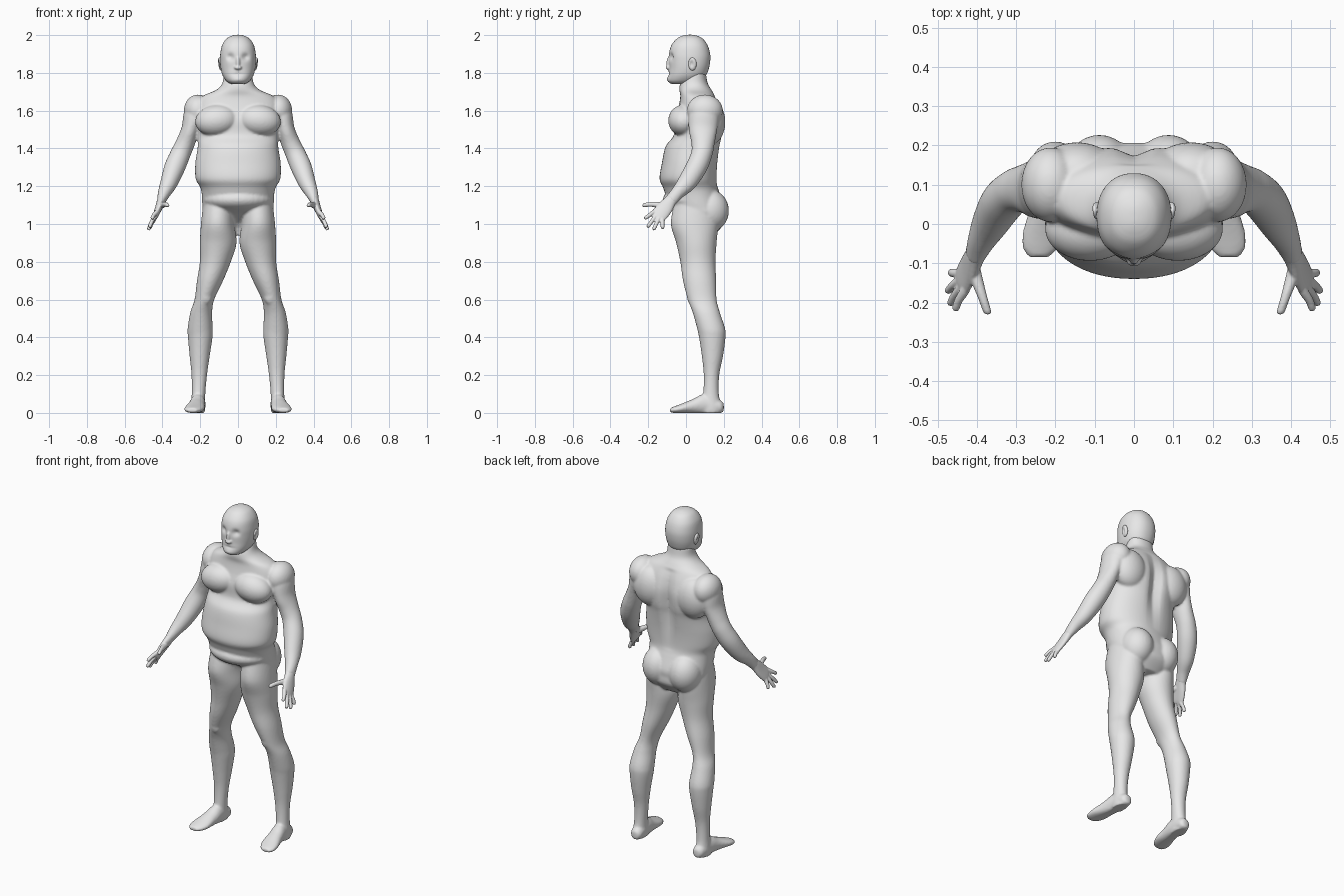
import bpy, bmesh, math
from mathutils import Vector, Matrix

skin = bpy.data.materials.new("plain grey")
skin.diffuse_color = (0.8, 0.8, 0.8, 1)


def smooth_path(rows, steps=6):
    """Catmull-Rom interpolation of section rows."""
    out = []
    for i in range(len(rows) - 1):
        p0, p1, p2 = rows[max(i - 1, 0)], rows[i], rows[i + 1]
        p3 = rows[min(i + 2, len(rows) - 1)]
        for k in range(steps):
            t = k / steps
            out.append([0.5 * (2*b + (c - a)*t + (2*a - 5*b + 4*c - d)*t*t + (3*b - a - 3*c + d)*t**3)
                        for a, b, c, d in zip(p0, p1, p2, p3)])
    return out + [list(rows[-1])]


def tube(bm, rows, frame=None, n=40, power=2.0):
    """Loft rows of (x, y, z, ra, rb); frame fixes the ring axes, else they follow the path."""
    rows = smooth_path(rows)
    rings = []
    for i, (x, y, z, ra, rb) in enumerate(rows):
        if frame:
            a, b = Vector(frame[0]), Vector(frame[1])
        else:
            t = (Vector(rows[min(i + 1, len(rows) - 1)][:3]) - Vector(rows[max(i - 1, 0)][:3])).normalized()
            a = Vector((0, 1, 0)) - t * t.y
            a.normalize()
            b = t.cross(a)
        ring = []
        for k in range(n):
            c, s = math.cos(2*math.pi*k/n), math.sin(2*math.pi*k/n)
            u = math.copysign(abs(c) ** (2/power), c) * ra
            v = math.copysign(abs(s) ** (2/power), s) * rb
            ring.append(bm.verts.new(Vector((x, y, z)) + a*u + b*v))
        rings.append(ring)
    for r, q in zip(rings, rings[1:]):
        for k in range(n):
            bm.faces.new((r[k], r[(k+1) % n], q[(k+1) % n], q[k]))
    bm.faces.new(rings[0][::-1])
    bm.faces.new(rings[-1])


def ball(bm, centre, radii, turn=0):
    m = Matrix.Translation(centre) @ Matrix.Rotation(turn, 4, 'Y') @ Matrix.Diagonal((*radii, 1))
    bmesh.ops.create_uvsphere(bm, u_segments=32, v_segments=20, radius=1, matrix=m)


def mirror_all(bm):
    copy = bmesh.ops.duplicate(bm, geom=bm.verts[:] + bm.edges[:] + bm.faces[:])["geom"]
    for e in copy:
        if isinstance(e, bmesh.types.BMVert):
            e.co.x *= -1


def finish(bm, name, voxel, passes, mirror=False):
    """Fuse the overlapping volumes into one smooth skin."""
    bmesh.ops.recalc_face_normals(bm, faces=bm.faces[:])
    me = bpy.data.meshes.new(name)
    bm.to_mesh(me)
    bm.free()
    me.materials.append(skin)
    me.polygons.foreach_set("use_smooth", [True] * len(me.polygons))
    ob = bpy.data.objects.new(name, me)
    bpy.context.collection.objects.link(ob)
    r = ob.modifiers.new("fuse", 'REMESH')
    r.mode, r.voxel_size, r.use_smooth_shade = 'VOXEL', voxel, True
    s = ob.modifiers.new("relax", 'SMOOTH')
    s.factor, s.iterations = 0.5, passes
    if mirror:
        m = ob.modifiers.new("mirror", 'MIRROR')
        m.use_mirror_merge = False


def vertical(rows):
    """(z, half width, front y, back y) -> tube rows"""
    return [(0, (f + b) / 2, z, w, (b - f) / 2) for z, w, f, b in rows]


def bump(d, width):
    return math.exp(-(d / width) ** 2)


FLAT = ((1, 0, 0), (0, 1, 0))

# ---- body: limbs on one side, mirrored, then the trunk
bm = bmesh.new()
# leg
tube(bm, [(.105, .05, 1.10, .08, .115), (.108, .045, 1.0, .088, .125), (.105, .055, .9, .097, .107),
          (.12, .063, .8, .082, .093), (.148, .072, .7, .069, .088), (.178, .086, .6, .052, .076),
          (.195, .108, .53, .058, .072), (.20, .132, .45, .066, .074), (.20, .139, .4, .065, .07),
          (.203, .14, .3, .053, .056), (.205, .135, .2, .041, .041), (.209, .132, .1, .036, .042),
          (.212, .13, .03, .038, .058), (.212, .13, 0, .036, .055)], FLAT)
ball(bm, (.172, .035, .62), (.036, .03, .05))  # kneecap
# foot
tube(bm, [(.206, .2, .03, .014, .02), (.208, .18, .032, .034, .036), (.212, .1, .045, .04, .055),
          (.22, .04, .035, .045, .04), (.23, -.02, .024, .053, .026), (.238, -.06, .017, .046, .018),
          (.242, -.084, .014, .026, .012)], ((1, 0, 0), (0, 0, 1)))
# arm
tube(bm, [(.19, .1, 1.64, .06, .055), (.225, .095, 1.58, .08, .062), (.252, .09, 1.5, .075, .048),
          (.278, .09, 1.43, .062, .05), (.305, .083, 1.37, .056, .053), (.335, .055, 1.3, .056, .055),
          (.365, .005, 1.22, .05, .046), (.39, -.045, 1.165, .036, .034), (.406, -.083, 1.122, .033, .023)])
ball(bm, (.213, .1, 1.6), (.074, .095, .085))          # shoulder
ball(bm, (.145, .13, 1.54), (.105, .078, .12))         # shoulder blade
ball(bm, (.112, -.012, 1.548), (.115, .082, .083), .12)  # chest muscle
ball(bm, (.088, .125, 1.07), (.092, .102, .112))       # buttock
mirror_all(bm)
# trunk and neck
tube(bm, vertical([(1.80, .075, 0, .105), (1.745, .083, -.03, .115), (1.71, .115, -.035, .135),
                   (1.675, .19, -.03, .155), (1.62, .225, -.04, .18), (1.55, .225, -.06, .198),
                   (1.47, .215, -.065, .195), (1.41, .213, -.108, .183), (1.32, .226, -.128, .17),
                   (1.24, .224, -.14, .165), (1.195, .2, -.122, .168), (1.16, .192, -.11, .18),
                   (1.09, .188, -.085, .205), (1.05, .18, -.02, .205), (1.0, .14, .05, .2),
                   (.94, .08, .08, .15)]), FLAT, 64, 2.15)
ball(bm, (0, .03, 1.13), (.188, .152, .072))           # lower belly fold
# spine groove and soles
for v in bm.verts:
    if v.co.y > .08 and 1.2 < v.co.z < 1.68:
        v.co.y -= .032 * bump(v.co.x, .035) * bump(v.co.z - 1.47, .17)
    v.co.z = max(v.co.z, 0)
finish(bm, "body", .007, 4)

# ---- head with brow, nose, sockets and mouth
bm = bmesh.new()
tube(bm, vertical([(2.002, .008, .005, .035), (1.996, .035, -.02, .06), (1.98, .062, -.05, .09),
                   (1.945, .085, -.078, .115), (1.90, .094, -.09, .128), (1.86, .095, -.09, .128),
                   (1.82, .091, -.09, .12), (1.785, .081, -.095, .105), (1.757, .062, -.095, .07),
                   (1.742, .04, -.08, .03)]), FLAT, 72, 2.2)
for v in bm.verts:
    x, y, z = v.co
    if y < 0:
        v.co.y += .016 * bump(abs(x) - .04, .018) * bump(z - 1.885, .017)   # eye sockets
        v.co.y += .006 * bump(x, .035) * bump(z - 1.793, .006)              # mouth
        v.co.y -= .005 * bump(x, .03) * bump(z - 1.765, .012)               # chin
ball(bm, (0, -.09, 1.852), (.011, .014, .036))
ball(bm, (0, -.094, 1.828), (.02, .014, .011))
finish(bm, "head", .005, 3)

# ---- ears
bm = bmesh.new()
ball(bm, (.095, .034, 1.847), (.012, .022, .035), .15)
for v in bm.verts:  # hollow of the ear
    if v.co.x > .095:
        v.co.x -= .010 * bump(v.co.y - .03, .010) * bump(v.co.z - 1.848, .018)
finish(bm, "ears", .003, 1, mirror=True)

# ---- hands: palm, four fingers, thumb
bm = bmesh.new()
tube(bm, [(.398, -.065, 1.142, .033, .024), (.406, -.083, 1.122, .033, .023), (.42, -.112, 1.085, .042, .019),
          (.435, -.142, 1.048, .043, .015), (.442, -.155, 1.032, .037, .011)])
fingers = [((.432, -.172, 1.062), (.455, -.217, 1.03)), ((.437, -.158, 1.045), (.468, -.203, .985)),
           ((.443, -.143, 1.032), (.474, -.171, .971)), ((.446, -.126, 1.022), (.466, -.124, .978))]
for base, tip in fingers:
    p, q = Vector(base), Vector(tip)
    start, mid, end = p.lerp(q, -.3), p.lerp(q, .5) + Vector((.003, 0, 0)), p.lerp(q, .95)
    tube(bm, [(*start, .011, .011), (*p, .012, .012), (*mid, .0105, .0105), (*end, .0095, .0095),
              (*q, .005, .005)], n=16)
tube(bm, [(.412, -.1, 1.1, .018, .018), (.401, -.14, 1.1, .0165, .0165), (.386, -.185, 1.104, .0125, .0125),
          (.374, -.222, 1.1, .0105, .0105), (.372, -.23, 1.098, .005, .005)], ((1, 0, 0), (0, 0, 1)), 16)
finish(bm, "hands", .0035, 2, mirror=True)
